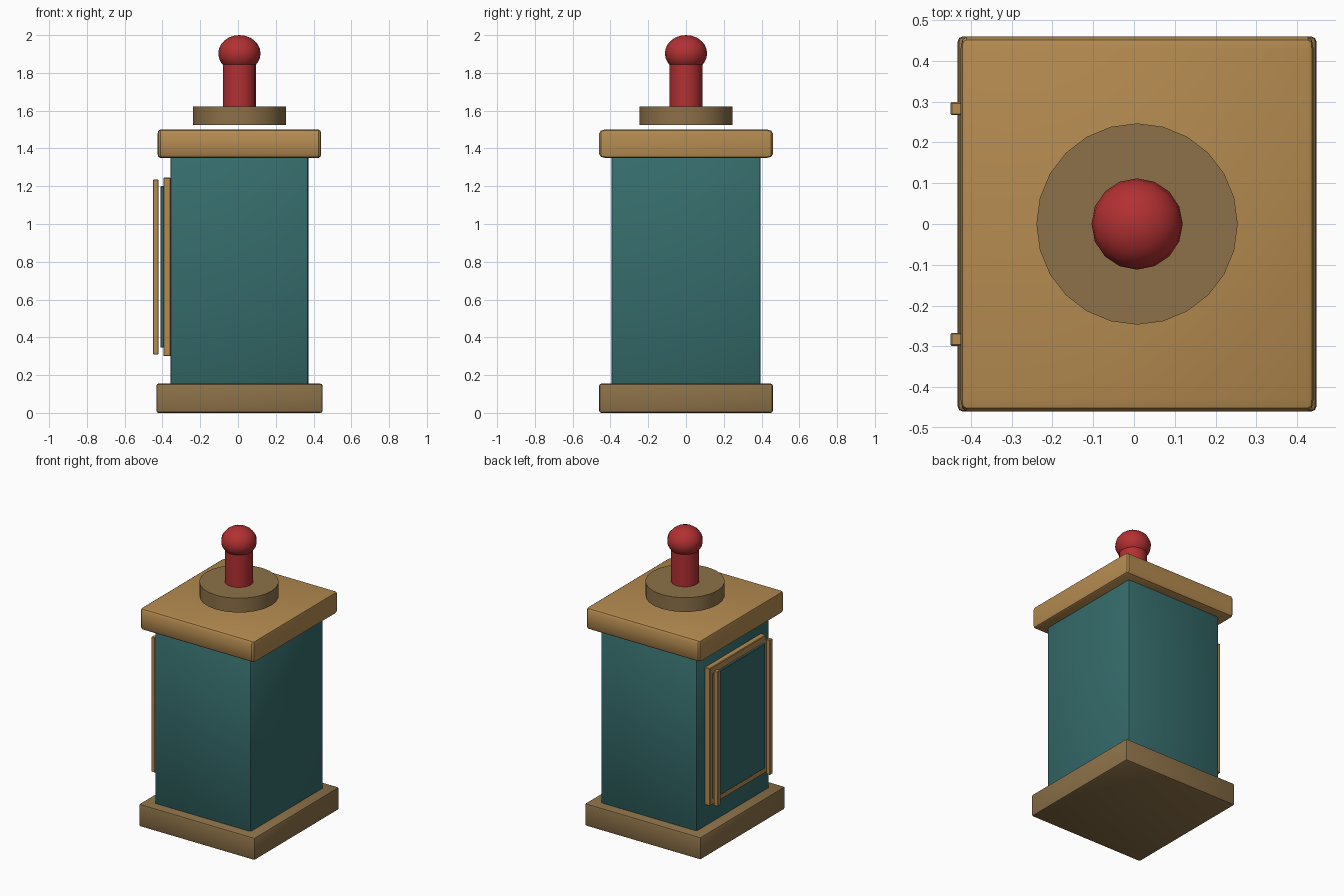
import bpy, bmesh
from mathutils import Matrix, Vector

cube = bpy.data.objects.get("Cube")
if cube:
    bpy.data.objects.remove(cube, do_unlink=True)


def material(name, rgb):
    linear = [((c / 255 + 0.055) / 1.055) ** 2.4 for c in rgb]
    m = bpy.data.materials.new(name)
    m.use_nodes = True
    m.diffuse_color = (*linear, 1)
    m.node_tree.nodes["Principled BSDF"].inputs["Base Color"].default_value = (*linear, 1)
    return m


light_wood = material("light_wood", (181, 139, 80))
dark_wood = material("dark_wood", (140, 113, 72))
teal = material("teal_paint", (53, 108, 107))
red = material("red_paint", (178, 48, 50))

CX = 0.0075  # axis of the main column


def finish(bm, name, mat):
    mesh = bpy.data.meshes.new(name)
    bm.to_mesh(mesh)
    bm.free()
    mesh.materials.append(mat)
    obj = bpy.data.objects.new(name, mesh)
    bpy.context.collection.objects.link(obj)
    bpy.ops.object.select_all(action="DESELECT")
    obj.select_set(True)
    bpy.context.view_layer.objects.active = obj
    bpy.ops.object.shade_smooth_by_angle(angle=0.6)
    return obj


def box(name, mat, x, y, z, bevel, segments=2):
    """Box between the given ranges, with its own bevel width on each axis."""
    ranges = (x, y, z)
    b = Vector(bevel)
    bm = bmesh.new()
    bmesh.ops.create_cube(bm, size=1)
    bmesh.ops.scale(bm, verts=bm.verts, vec=[(r[1] - r[0]) / w for r, w in zip(ranges, b)])
    bmesh.ops.bevel(bm, geom=bm.edges[:], offset=1, offset_type="OFFSET",
                    segments=segments, profile=0.5, affect="EDGES")
    bmesh.ops.scale(bm, verts=bm.verts, vec=b)
    bmesh.ops.translate(bm, verts=bm.verts, vec=[sum(r) / 2 for r in ranges])
    return finish(bm, name, mat)


def cylinder(name, mat, radius, z, sides):
    bm = bmesh.new()
    bmesh.ops.create_cone(bm, cap_ends=True, segments=sides, radius1=radius, radius2=radius,
                          depth=z[1] - z[0], matrix=Matrix.Translation((CX, 0, sum(z) / 2)))
    return finish(bm, name, mat)


def around(half):
    return (CX - half, CX + half)


# Main column
box("base", dark_wood, around(0.44), (-0.46, 0.46), (0, 0.155), (0.012, 0.012, 0.012))
box("body", teal, around(0.365), (-0.395, 0.395), (0.145, 1.36), (0.014, 0.014, 0.01))
box("lid", light_wood, around(0.433), (-0.46, 0.46), (1.35, 1.5), (0.014, 0.03, 0.02))

# Plunger
cylinder("plunger_plate", dark_wood, 0.247, (1.525, 1.623), 24)
cylinder("plunger_rod", red, 0.088, (1.62, 1.87), 16)
bm = bmesh.new()
bmesh.ops.create_uvsphere(bm, u_segments=16, v_segments=12, radius=1,
                          matrix=Matrix.Translation((CX, 0, 1.903)) @ Matrix.Diagonal((0.112, 0.112, 0.097, 1)))
finish(bm, "plunger_knob", red)

# Side door with two upright bars standing off it
box("door_frame", light_wood, (-0.395, -0.355), (-0.305, 0.305), (0.3, 1.245), (0.004, 0.004, 0.004), 1)
box("door_panel", teal, (-0.41, -0.39), (-0.275, 0.275), (0.345, 1.2), (0.003, 0.003, 0.003), 1)
for side, name in ((1, "rear_door_bar"), (-1, "front_door_bar")):
    y = side * 0.283
    box(name, light_wood, (-0.45, -0.42), (y - 0.016, y + 0.016), (0.31, 1.235), (0.003, 0.003, 0.003), 1)
